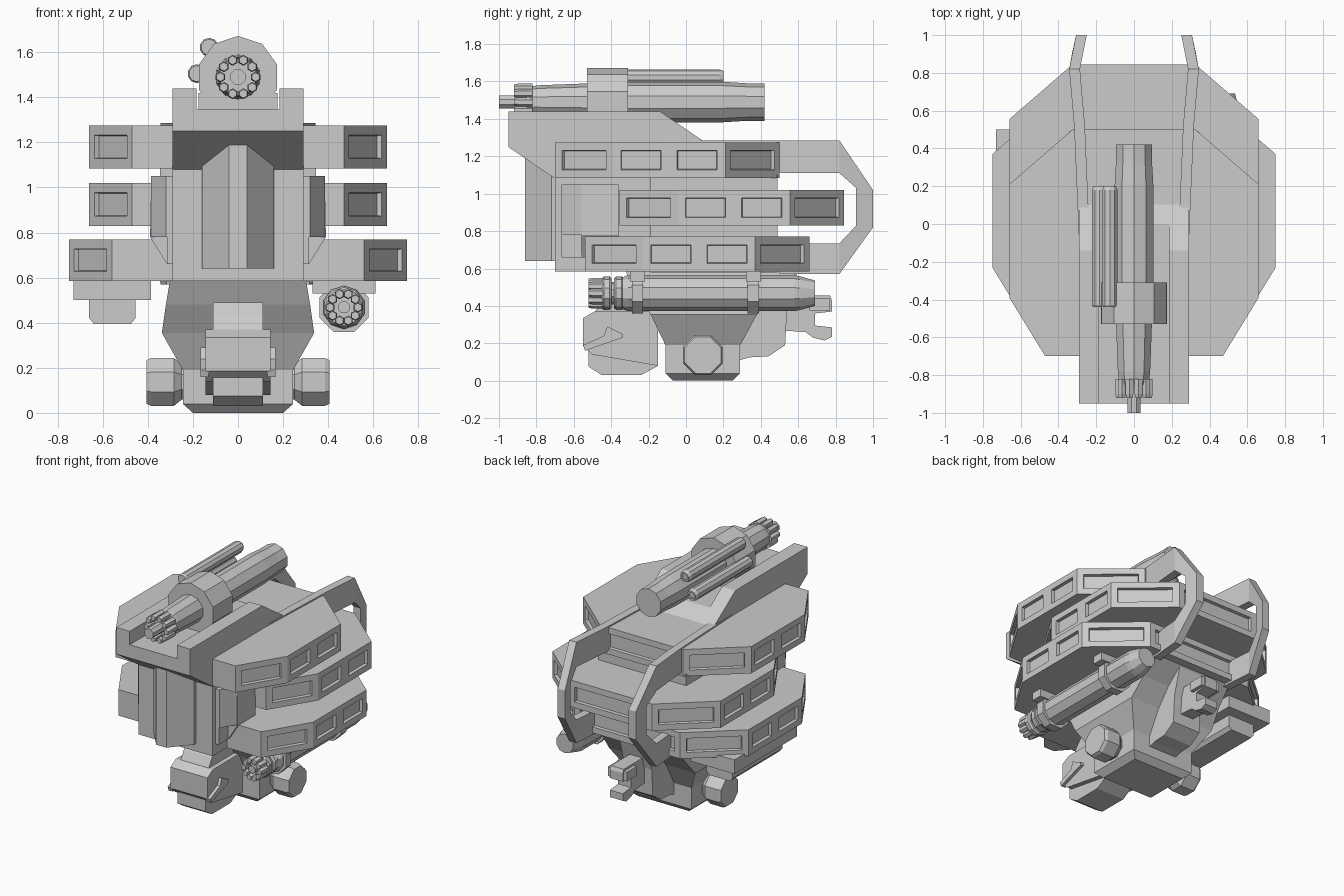
import bpy, bmesh, math
from mathutils import Vector

if "Cube" in bpy.data.objects:
    bpy.data.objects.remove(bpy.data.objects["Cube"])


def finish(name, bm):
    bmesh.ops.remove_doubles(bm, verts=bm.verts, dist=1e-5)
    bmesh.ops.recalc_face_normals(bm, faces=bm.faces)
    me = bpy.data.meshes.new(name)
    bm.to_mesh(me)
    bm.free()
    ob = bpy.data.objects.new(name, me)
    bpy.context.collection.objects.link(ob)
    return ob


def loft(name, rings):
    """Skin closed rings of 3D points and cap both ends."""
    bm = bmesh.new()
    vs = [[bm.verts.new(p) for p in r] for r in rings]
    n = len(vs[0])
    for a, b in zip(vs, vs[1:]):
        for i in range(n):
            bm.faces.new((a[i], a[(i + 1) % n], b[(i + 1) % n], b[i]))
    bm.faces.new(vs[0])
    bm.faces.new(vs[-1])
    return finish(name, bm)


def prism(name, pts, axis, a, b):
    """Extrude a 2D outline along an axis: X -> (y,z), Y -> (x,z), Z -> (x,y)."""
    put = {'X': lambda p, t: (t, p[0], p[1]), 'Y': lambda p, t: (p[0], t, p[1]),
           'Z': lambda p, t: (p[0], p[1], t)}[axis]
    return loft(name, [[put(p, t) for p in pts] for t in (a, b)])


def box(name, x0, x1, y0, y1, z0, z1):
    return prism(name, [(x0, y0), (x1, y0), (x1, y1), (x0, y1)], 'Z', z0, z1)


def frustum(name, levels):
    """Stack of rectangles: (z, half x, y0, y1)."""
    return loft(name, [[(-x, a, z), (x, a, z), (x, b, z), (-x, b, z)] for z, x, a, b in levels])


def turned(name, axis, c, prof, n=10):
    """Faceted turned part along X or Y; prof holds (position, radius)."""
    rings = []
    for t, r in prof:
        ring = []
        for i in range(n):
            w = 2 * math.pi * (i + .5) / n
            u, v = r * math.cos(w), r * math.sin(w)
            ring.append((c[0] + u, t, c[1] + v) if axis == 'Y' else (t, c[0] + u, c[1] + v))
        rings.append(ring)
    return loft(name, rings)


def muzzle(name, c, y0, y1, ring, r, count=10):
    for i in range(count):
        w = 2 * math.pi * i / count
        turned(f"{name}_barrel_{i}", 'Y', (c[0] + ring * math.cos(w), c[1] + ring * math.sin(w)),
               [(y0, r * .8), (y0 + .02, r), (y1, r)], 6)


# Three armour decks with recessed window panels
def deck(name, half, front, z0, z1, drop=0):
    yb, ye = front + .31, front + .91
    m = (yb + ye) / 2
    side = [(half - .19, front), (half, yb), (half, m), (half, ye), (half - .335, ye + .29)]
    pts = side + [(-x, y) for x, y in reversed(side)]
    ob = prism(name, pts, 'Z', z0, z1)
    bm = bmesh.new()
    bm.from_mesh(ob.data)
    bm.normal_update()
    walls = [f for f in bm.faces if abs(f.normal.z) < .1 and f.normal.y > -.95]
    bmesh.ops.inset_individual(bm, faces=walls, thickness=.043, use_even_offset=True)
    bmesh.ops.inset_individual(bm, faces=walls, thickness=.003, depth=-.022, use_even_offset=True)
    bm.to_mesh(ob.data)
    bm.free()


deck("upper_deck", .66, -.70, 1.085, 1.275)
deck("middle_deck", .66, -.355, .83, 1.02)
deck("lower_deck", .75, -.54, .585, .77)

# Core, chest and faceted prow
box("core", -.345, .345, -.19, .49, .58, 1.10)
box("chest", -.29, .29, -.70, .2, .585, 1.12)
prism("prow_ridge", [(-.16, -.69), (-.16, -.72), (-.04, -.86), (.04, -.86), (.16, -.72), (.16, -.69)],
      'Z', .64, 1.24)

# Gun cradle: sloped base plus two side walls
prism("cradle_base", [(-.95, 1.345), (.0, 1.345), (.11, 1.27), (.11, 1.08), (-.70, 1.08), (-.95, 1.25)],
      'X', -.19, .19)
for s, tag in ((1, "right"), (-1, "left")):
    prism(f"cradle_wall_{tag}",
          [(-.95, 1.44), (-.14, 1.44), (.11, 1.27), (.11, 1.08), (-.70, 1.08), (-.95, 1.25)],
          'X', s * .185, s * .29)

    # Chest cheeks with a raised wedge
    prism(f"cheek_{tag}", [(s * x, z) for x, z in
          ((.27, 1.05), (.385, 1.05), (.39, .78), (.315, .66), (.27, .66))], 'Y', -.56, -.36)
    prism(f"cheek_front_{tag}", [(s * x, y) for x, y in
          ((.27, -.665), (.32, -.665), (.385, -.56), (.27, -.56))], 'Z', .78, 1.05)
    box(f"cheek_foot_{tag}", s * .27, s * .315, -.665, -.56, .66, .78)

    # Rear roll rails: side profile band, bent inward in plan
    def bend(y):
        k = [(-.11, .29), (.52, .317), (.83, .344), (1.0, .307)]
        for (a, p), (b, q) in zip(k, k[1:]):
            if y <= b:
                return p + (q - p) * (y - a) / (b - a)
        return k[-1][1]
    outer = [(-.11, 1.285), (.52, 1.285), (.82, 1.285), (1.0, 1.02), (1.0, .82), (.82, .57), (.5, .57)]
    inner = [(-.11, 1.22), (.52, 1.11), (.82, 1.11), (.91, 1.03), (.91, .83), (.82, .735), (.5, .735)]
    loft(f"rear_rail_{tag}", [[(s * bend(o[0]), *o), (s * (bend(o[0]) - .057), *o),
         (s * (bend(i[0]) - .057), *i), (s * bend(i[0]), *i)] for o, i in zip(outer, inner)])

    # Side wheel hubs
    turned(f"wheel_{tag}", 'X', (.09, .137), [(s * t, r) for t, r in
           ((.20, .085), (.25, .085), (.285, .115), (.385, .115), (.405, .105))], 8)

    # Wedge shaped head sides
    prism(f"head_side_{tag}", [(-.42, .29), (-.34, .25), (-.34, .23), (-.54, .16), (-.55, .19), (-.44, .24)],
          'X', s * .13, s * .167)

# Tapered lower trunk
frustum("trunk", [(.0, .20, -.07, .25), (.04, .245, -.11, .29), (.19, .245, -.11, .29),
                  (.355, .338, -.19, .38), (.48, .32, -.27, .48), (.60, .30, -.33, .62)])

# Front head: skull, brow and jaw
prism("head", [(-.55, .335), (-.49, .37), (-.15, .37), (-.15, .08), (-.50, .14), (-.55, .185)], 'X', -.145, .145)
prism("head_brow", [(-.49, .36), (-.45, .43), (-.40, .49), (-.15, .49), (-.15, .36)], 'X', -.11, .11)
prism("head_jaw", [(-.52, .2), (-.15, .2), (-.15, .08), (-.24, .03), (-.45, .03), (-.52, .075)], 'X', -.11, .11)

# Rear block and hook
prism("rear_block", [(.25, .1), (.34, .125), (.44, .13), (.53, .19), (.54, .38), (.60, .6), (.25, .6)],
      'X', -.11, .11)
prism("rear_hook", [(.5, .455), (.77, .455), (.78, .43), (.78, .37), (.69, .36), (.69, .295), (.78, .285),
                    (.78, .235), (.74, .215), (.68, .23), (.64, .26), (.5, .27)], 'X', -.05, .05)
box("rear_hook_collar", -.075, .075, .66, .77, .375, .44)

# Underslung rotary gun on the right
G = (.47, .468)
turned("lower_gun_body", 'Y', G, [(-.34, .085), (-.31, .096), (.58, .096), (.61, .09), (.69, .068)])
turned("lower_gun_neck", 'Y', G, [(-.47, .06), (-.34, .06)])
for i, y in enumerate((-.45, -.385)):
    turned(f"lower_gun_ring_{i}", 'Y', G, [(y, .08), (y + .012, .09), (y + .04, .09), (y + .052, .08)])
muzzle("lower_gun", G, -.52, -.43, .062, .023)
turned("lower_gun_core", 'Y', G, [(-.515, .028), (-.43, .028)], 8)
for i, y in enumerate((-.30, .32)):
    turned(f"lower_gun_clamp_{i}", 'Y', G, [(y + .01, .118), (y + .07, .118)], 8)
    box(f"lower_gun_hanger_{i}", .33, .61, y, y + .08, .53, .60)

# Stepped pod under the left side
box("pod_mount", -.73, -.385, -.2, .5, .50, .60)
prism("pod", [(-.66, .51), (-.66, .42), (-.64, .395), (-.475, .395), (-.455, .42), (-.455, .51)], 'Y', -.14, .42)

# Top rotary cannon
T = (0, 1.49)
turned("cannon_body", 'Y', T, [(-.85, .082), (-.78, .09), (-.52, .1), (-.3, .108), (.2, .108),
                               (.33, .1), (.42, .1)])
turned("cannon_collar", 'Y', T, [(-.53, .182), (-.31, .182)])
box("cannon_foot", -.175, .175, -.53, -.31, 1.30, 1.42)
muzzle("cannon", T, -.92, -.82, .078, .024)
turned("cannon_core", 'Y', T, [(-1.0, .037), (-.82, .037)], 8)

# Twin side tubes
for i, c in enumerate(((-.128, 1.622), (-.182, 1.505))):
    turned(f"side_tube_{i}", 'Y', c, [(-.44, .036), (-.43, .042), (.18, .042), (.2, .034),
                                      (.2, .022), (.19, .022)], 10)
